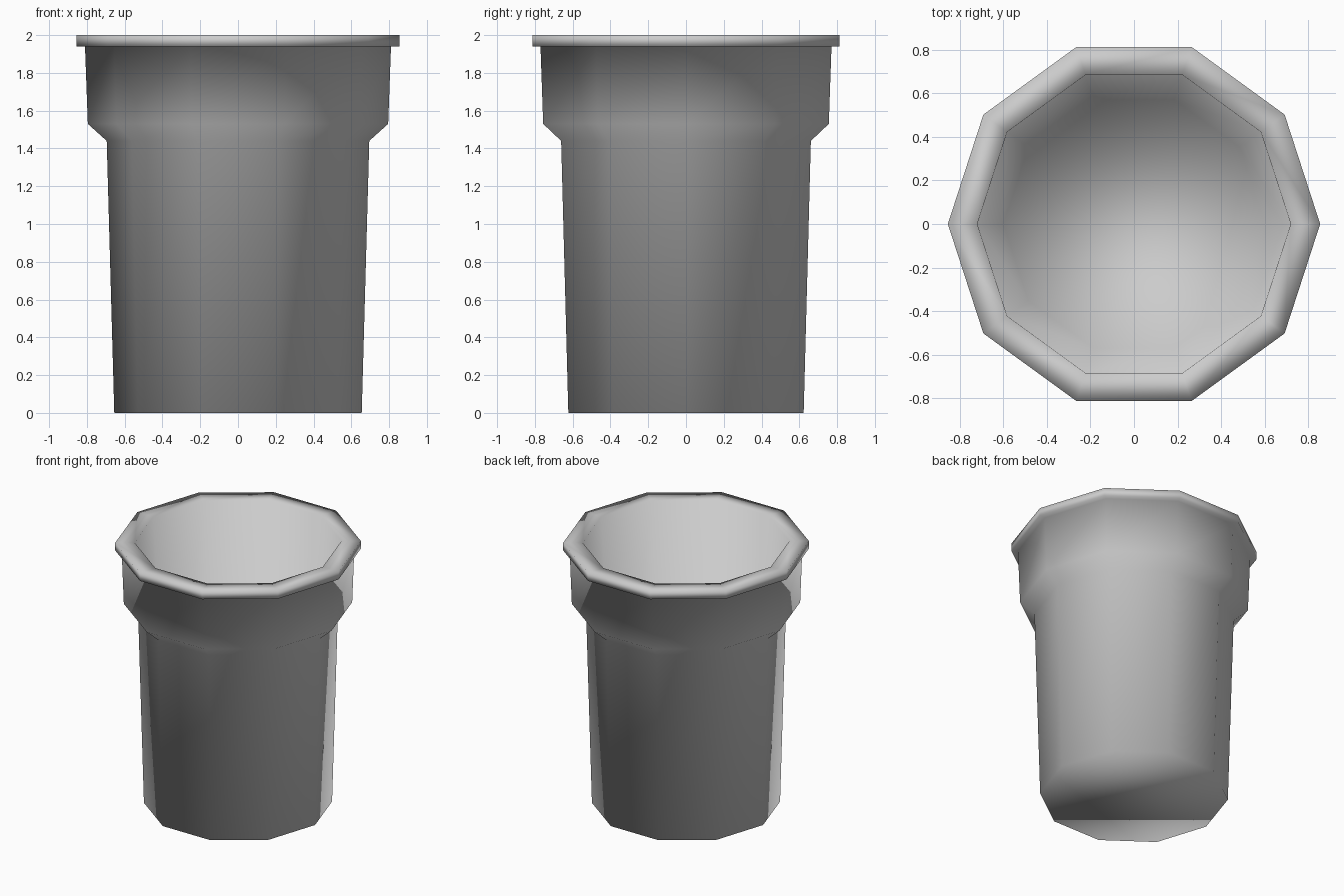
import bpy, bmesh
from math import cos, sin, tau

if "Cube" in bpy.data.objects:
    bpy.data.objects.remove(bpy.data.objects["Cube"])

SIDES = 10

# Single flat colour
grey = bpy.data.materials.new("light grey")
grey.use_nodes = True
colour = (0.6, 0.6, 0.6, 1)
grey.diffuse_color = colour
grey.node_tree.nodes["Principled BSDF"].inputs["Base Color"].default_value = colour

# Profile (radius, height): outer wall, shoulder, rim, then inner wall to the floor
profile = [(0.655, 0), (0.695, 1.44), (0.795, 1.53), (0.81, 1.94),
           (0.855, 1.94), (0.855, 2), (0.72, 2), (0.6, 0.06)]

bm = bmesh.new()
rings = [[bm.verts.new((r * cos(tau * i / SIDES), r * sin(tau * i / SIDES), z))
          for i in range(SIDES)] for r, z in profile]
for low, high in zip(rings, rings[1:]):
    for i in range(SIDES):
        j = (i + 1) % SIDES
        bm.faces.new((low[i], low[j], high[j], high[i]))

# Underside and inner floor
bm.faces.new(rings[0][::-1])
bm.faces.new(rings[-1])
for face in bm.faces:
    face.smooth = True

mesh = bpy.data.meshes.new("tumbler_cup")
bm.to_mesh(mesh)
bm.free()
mesh.materials.append(grey)
cup = bpy.data.objects.new("tumbler_cup", mesh)
bpy.context.collection.objects.link(cup)
